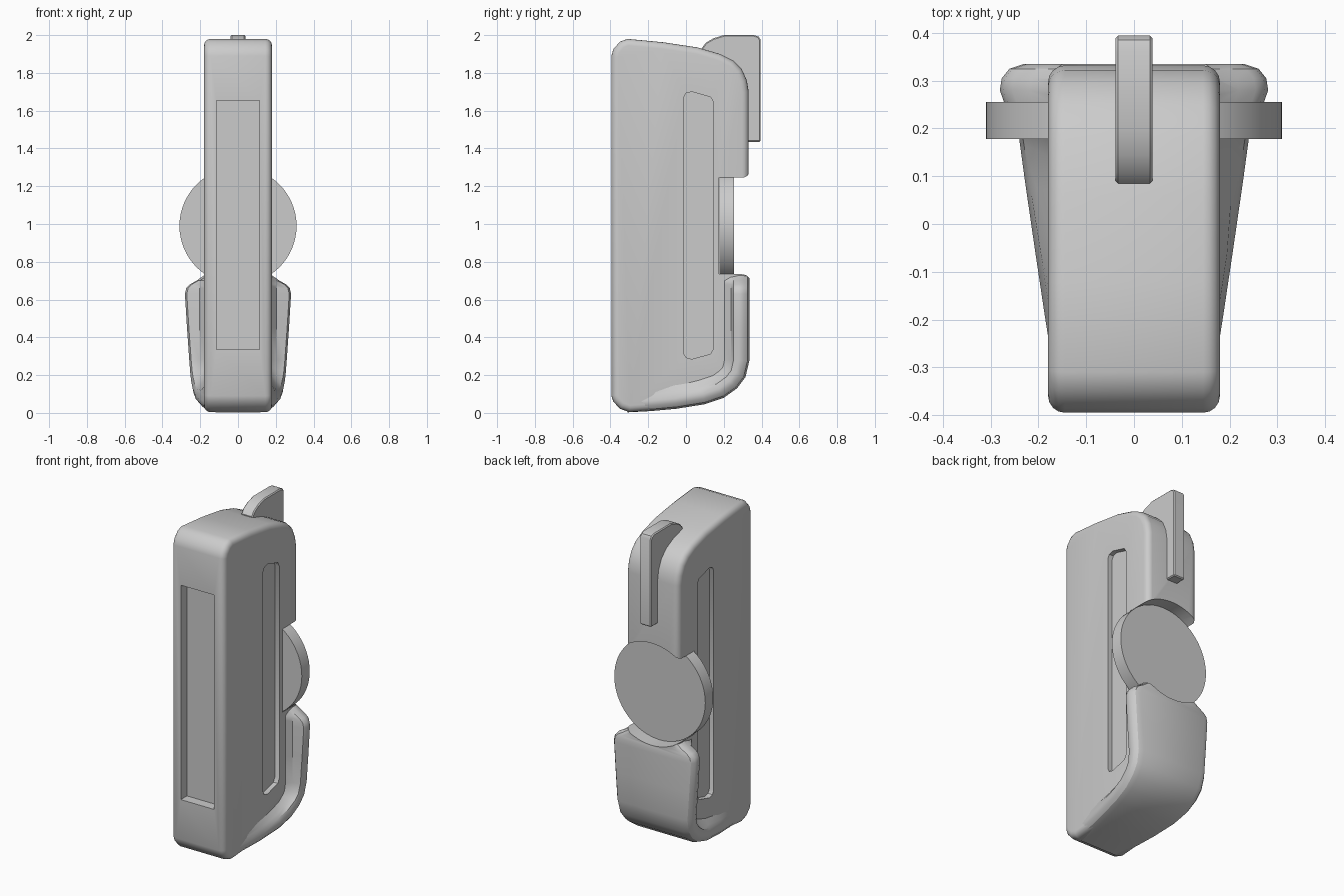
import bpy, bmesh, math
from mathutils import Vector

if "Cube" in bpy.data.objects:
    bpy.data.objects.remove(bpy.data.objects["Cube"])


def make_object(name, bm):
    bmesh.ops.recalc_face_normals(bm, faces=bm.faces)
    mesh = bpy.data.meshes.new(name)
    bm.to_mesh(mesh)
    bm.free()
    obj = bpy.data.objects.new(name, mesh)
    bpy.context.collection.objects.link(obj)
    return obj


def activate(obj):
    bpy.ops.object.select_all(action='DESELECT')
    obj.select_set(True)
    bpy.context.view_layer.objects.active = obj


def loft(name, rings):
    bm = bmesh.new()
    rows = [[bm.verts.new(p) for p in ring] for ring in rings]
    n = len(rows[0])
    for a, b in zip(rows, rows[1:]):
        for i in range(n):
            j = (i + 1) % n
            bm.faces.new((a[i], a[j], b[j], b[i]))
    bm.faces.new(rows[0])
    bm.faces.new(rows[-1][::-1])
    return make_object(name, bm)


def extrude_x(name, profile, x0, x1):
    return loft(name, [[(x, y, z) for y, z in profile] for x in (x0, x1)])


def disc(name, radius, y0, y1, z, sides=64):
    angles = [2 * math.pi * i / sides for i in range(sides)]
    return loft(name, [[(radius * math.cos(a), y, z + radius * math.sin(a))
                        for a in angles] for y in (y0, y1)])


def bevel(obj, width, segments):
    m = obj.modifiers.new("bevel", 'BEVEL')
    m.width, m.segments = width, segments
    m.limit_method, m.angle_limit = 'ANGLE', math.radians(50)
    activate(obj)
    bpy.ops.object.modifier_apply(modifier=m.name)


def cut(obj, cutter):
    cutter.hide_render = True
    m = obj.modifiers.new("cut", 'BOOLEAN')
    m.operation, m.solver, m.object = 'DIFFERENCE', 'EXACT', cutter
    activate(obj)
    bpy.ops.object.modifier_apply(modifier=m.name)


def smooth(obj, angle=32):
    activate(obj)
    bpy.ops.object.shade_smooth_by_angle(angle=math.radians(angle))


# Main body from its side outline
outline = [(-.395, .09), (-.385, .06), (-.35, .022), (-.3, .004), (-.1, .02), (.1, .05),
           (.2, .085), (.265, .13), (.31, .19), (.33, .28), (.332, 1.70),
           (.322, 1.76), (.295, 1.82), (.25, 1.865), (.18, 1.90), (.06, 1.935),
           (-.12, 1.962), (-.31, 1.98), (-.35, 1.965), (-.385, 1.925), (-.395, 1.89)]
body = extrude_x("body", outline, -.18, .18)
bevel(body, .035, 4)

# Flared lower guard: y, z and half width along the bottom and up the back
stations = [(-.31, .003, .168), (-.18, .01, .188), (-.05, .022, .207), (.1, .046, .228),
            (.2, .08, .24), (.27, .13, .248), (.315, .19, .253), (.335, .275, .258),
            (.335, .45, .27), (.335, .63, .281), (.335, .66, .274), (.335, .68, .255),
            (.335, .70, .22), (.335, .735, .17)]
rings = []
for i, (y, z, w) in enumerate(stations):
    a = stations[max(i - 1, 0)]
    b = stations[min(i + 1, len(stations) - 1)]
    t = Vector((b[0] - a[0], b[1] - a[1])).normalized()
    inward = Vector((-t.y, t.x))
    half = [(w - .05, 0), (w - .02, .01), (w - .004, .03), (w, .055),
            (w - .01, .083), (min(w - .012, .205), .098), (.165, .15)]
    section = half + [(-x, d) for x, d in reversed(half)]
    rings.append([(x, y + inward.x * d, max(0, z + inward.y * d)) for x, d in section])
guard = loft("lower_guard", rings)

# Round seat for the disc, cut into both body and guard
seat = disc("disc_seat_cutter", .313, .176, .6, .99)
cut(body, seat)
cut(guard, seat)

# Front window recess
window = extrude_x("window_cutter", [(-.6, .335), (-.335, .335), (-.335, 1.655), (-.6, 1.655)],
                   -.113, .113)
cut(body, window)

# Long shallow slots on both sides
slot = [(-.012, .315), (.0, .293), (.03, .285), (.13, .312), (.145, .34),
        (.145, 1.645), (.13, 1.672), (.03, 1.70), (.0, 1.692), (-.012, 1.67)]
slots = [extrude_x("slot_cutter", slot, s * .15, s * .4) for s in (-1, 1)]
for s in slots:
    cut(body, s)
for c in [seat, window] + slots:
    bpy.data.objects.remove(c, do_unlink=True)

# Wide round disc at the back
wheel = disc("disc", .31, .178, .255, .99)

# Sight fin on the upper back
fin_outline = [(.085, 1.90), (.085, 1.933), (.105, 1.96), (.145, 1.983), (.2, 2.0),
               (.36, 2.0), (.385, 1.992), (.395, 1.975), (.395, 1.435), (.3, 1.435), (.22, 1.8)]
fin = extrude_x("top_fin", fin_outline, -.039, .039)
bevel(fin, .006, 1)

for obj in (body, guard, wheel, fin):
    smooth(obj)
